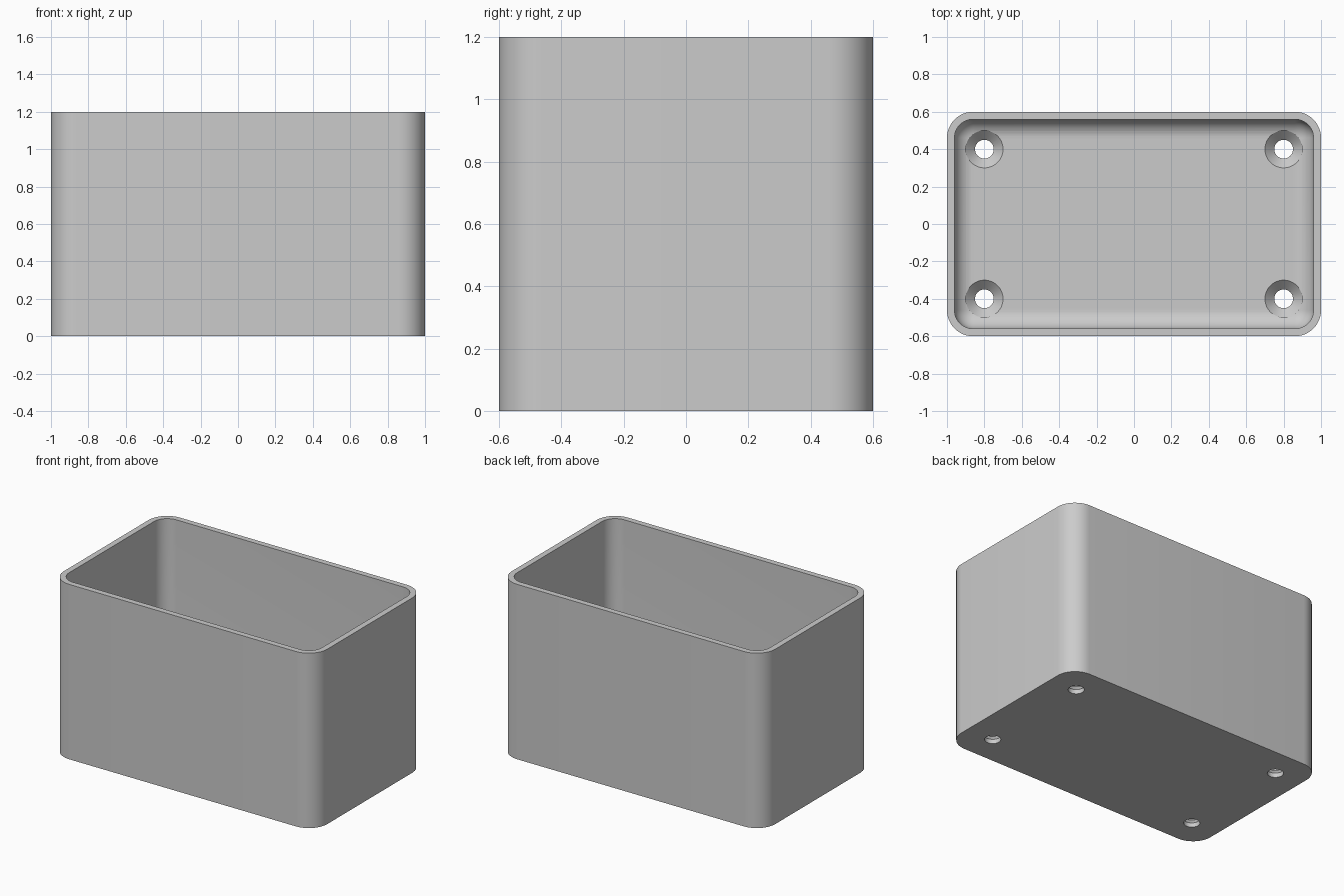
import bpy, bmesh
from math import sin, cos, pi, radians

cube = bpy.data.objects.get("Cube")
if cube:
    bpy.data.objects.remove(cube)

HALF_X, HALF_Y, HEIGHT = 1.0, 0.6, 1.2
WALL, FLOOR = 0.04, 0.08
OUTER_R, FILLET = 0.14, 0.10
HOLE_R, SINK_R, HOLE_X, HOLE_Y = 0.05, 0.10, 0.8, 0.4
STEPS = 12

grey = bpy.data.materials.new("plain grey")
grey.use_nodes = True
grey.diffuse_color = (0.6, 0.6, 0.6, 1)
grey.node_tree.nodes["Principled BSDF"].inputs["Base Color"].default_value = (0.6, 0.6, 0.6, 1)


def rounded_ring(bm, inset, z):
    """Rounded rectangle of vertices, inset from the outer outline."""
    r = OUTER_R - inset
    cx, cy = HALF_X - OUTER_R, HALF_Y - OUTER_R
    ring = []
    for q, (sx, sy) in enumerate([(1, 1), (-1, 1), (-1, -1), (1, -1)]):
        for i in range(STEPS + 1):
            a = (q + i / STEPS) * pi / 2
            ring.append(bm.verts.new((sx * cx + r * cos(a), sy * cy + r * sin(a), z)))
    return ring


def circle_ring(bm, x, y, r, z, n=48):
    return [bm.verts.new((x + r * cos(2 * pi * i / n), y + r * sin(2 * pi * i / n), z))
            for i in range(n)]


def loft(bm, rings):
    """Closed solid through a chain of rings."""
    for a, b in zip(rings, rings[1:]):
        for i in range(len(a)):
            j = (i + 1) % len(a)
            bm.faces.new((a[i], a[j], b[j], b[i]))
    bm.faces.new(rings[0][::-1])
    bm.faces.new(rings[-1])


def make_object(name, bm):
    bmesh.ops.remove_doubles(bm, verts=bm.verts, dist=1e-5)
    bmesh.ops.recalc_face_normals(bm, faces=bm.faces)
    mesh = bpy.data.meshes.new(name)
    bm.to_mesh(mesh)
    bm.free()
    mesh.materials.append(grey)
    obj = bpy.data.objects.new(name, mesh)
    bpy.context.collection.objects.link(obj)
    return obj


# Open box: outer wall, rim, inner wall, filleted floor
bm = bmesh.new()
profile = [(0, 0), (0, HEIGHT), (WALL, HEIGHT)]
for i in range(STEPS + 1):
    a = i / STEPS * pi / 2
    profile.append((WALL + FILLET * (1 - cos(a)), FLOOR + FILLET * (1 - sin(a))))
loft(bm, [rounded_ring(bm, inset, z) for inset, z in profile])
box = make_object("open_box", bm)

# Countersunk screw holes through the floor
bm = bmesh.new()
for sx in (-1, 1):
    for sy in (-1, 1):
        steps = [(HOLE_R, -0.05), (HOLE_R, FLOOR - 0.05), (SINK_R, FLOOR), (SINK_R, FLOOR + 0.1)]
        loft(bm, [circle_ring(bm, sx * HOLE_X, sy * HOLE_Y, r, z) for r, z in steps])
cutter = make_object("screw_hole_cutter", bm)
cutter.hide_render = True

bpy.ops.object.select_all(action='DESELECT')
box.select_set(True)
bpy.context.view_layer.objects.active = box
cut = box.modifiers.new("screw_holes", 'BOOLEAN')
cut.operation, cut.solver, cut.object = 'DIFFERENCE', 'EXACT', cutter
bpy.ops.object.modifier_apply(modifier=cut.name)
bpy.data.objects.remove(cutter)

bpy.ops.object.shade_smooth_by_angle(angle=radians(30))
